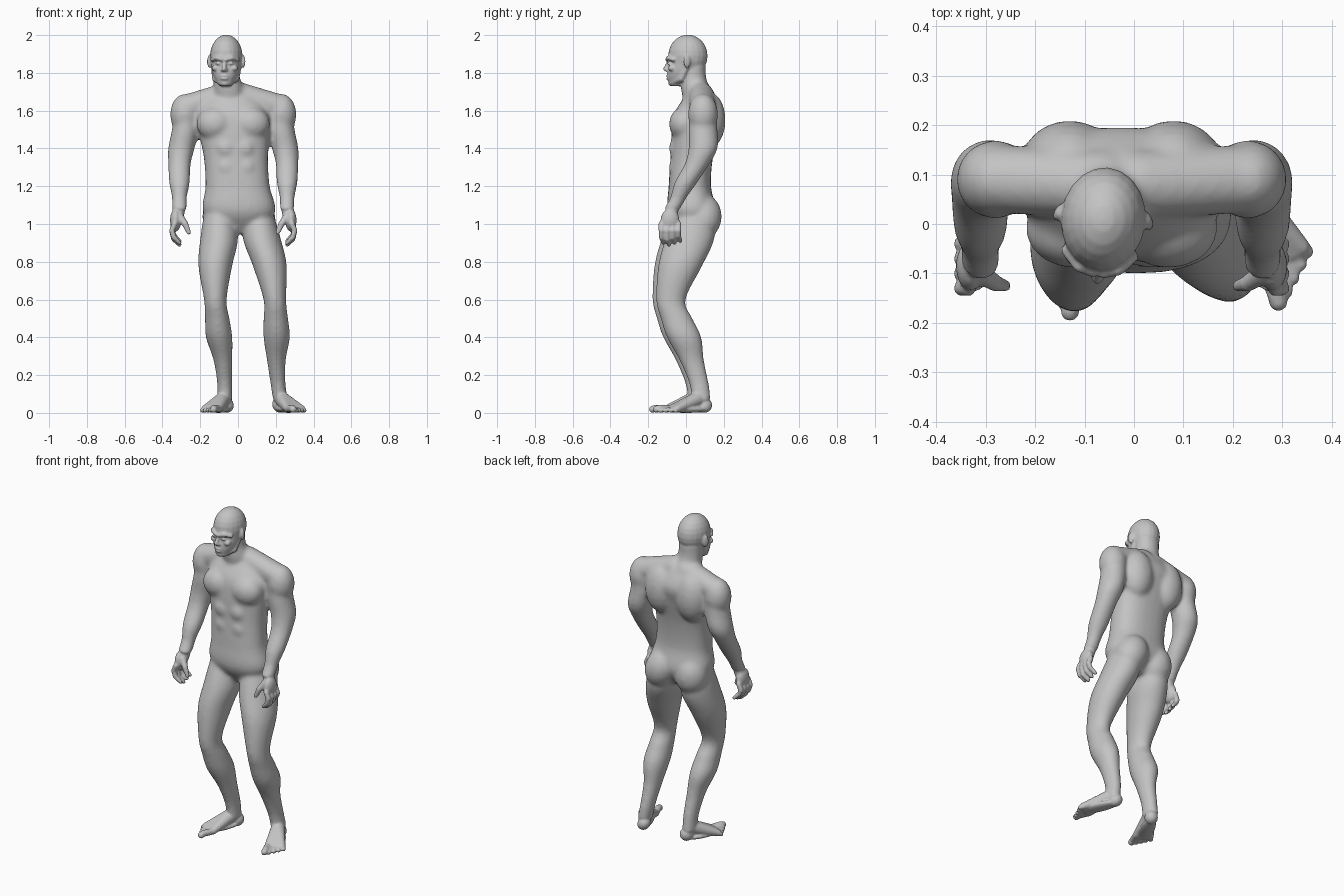
import bpy
import bmesh
import math
from mathutils import Matrix, Vector

default_cube = bpy.data.objects.get("Cube")
if default_cube:
    bpy.data.objects.remove(default_cube, do_unlink=True)

grey = (0.55, 0.55, 0.55, 1)
skin = bpy.data.materials.new("grey_skin")
skin.use_nodes = True
skin.diffuse_color = grey
skin.node_tree.nodes["Principled BSDF"].inputs["Base Color"].default_value = grey

# One unit sphere, copied for every rounded mass
unit_sphere = bpy.data.meshes.new("unit_sphere")
bm = bmesh.new()
bmesh.ops.create_uvsphere(bm, u_segments=20, v_segments=12, radius=1)
bm.to_mesh(unit_sphere)
bm.free()


def spline(sections, steps):
    """Smooth in-between sections (Catmull-Rom)."""
    last = len(sections) - 1
    for index in range(last):
        before, start, end, after = (
            Vector(sections[min(max(index + offset, 0), last)]) for offset in range(-1, 3))
        for step in range(steps):
            t = step / steps
            leave, arrive = (end - before) / 2, (after - start) / 2
            chord = end - start
            yield (start + leave * t + (chord * 3 - leave * 2 - arrive) * t ** 2
                   + (leave + arrive - chord * 2) * t ** 3)
    yield Vector(sections[last])


def loft(bm, sections, depth, matrix=Matrix(), power=2, count=28, steps=5):
    """Closed skin over sections (x, y, z, half width); depth is the y to x ratio."""
    rings = []
    for x, y, z, radius in spline(sections, steps):
        ring = []
        for step in range(count):
            angle = math.tau * step / count
            across, along = (math.copysign(abs(value) ** (2 / power), value) * radius
                             for value in (math.cos(angle), math.sin(angle)))
            ring.append(bm.verts.new(matrix @ Vector((x + across, y + along * depth, z))))
        rings.append(ring)
    for lower, upper in zip(rings, rings[1:]):
        for step in range(count):
            following = (step + 1) % count
            bm.faces.new((lower[step], lower[following], upper[following], upper[step]))
    bm.faces.new(rings[0])
    bm.faces.new(rings[-1])


def ball(bm, centre, radii, matrix=Matrix()):
    mesh = unit_sphere.copy()
    mesh.transform(matrix @ Matrix.Translation(centre) @ Matrix.Diagonal((*radii, 1)))
    bm.from_mesh(mesh)
    bpy.data.meshes.remove(mesh)


def limb(bm, points, radii, matrix=Matrix()):
    """Chain of tapered rods with round joints."""
    points = [matrix @ Vector(point) for point in points]
    for point, radius in zip(points, radii):
        ball(bm, point, (radius, radius, radius))
    for start, end, thick, thin in zip(points, points[1:], radii, radii[1:]):
        turn = (end - start).to_track_quat('Z', 'Y').to_matrix().to_4x4()
        loft(bm, [(0, 0, 0, thick), (0, 0, (end - start).length, thin)], depth=1,
             matrix=Matrix.Translation(start) @ turn, count=16, steps=1)


def skew(flip, slope, offset, shift=0):
    """Keep or mirror x, let it drift with height, and move along y."""
    matrix = Matrix.Translation((offset, shift, 0))
    matrix[0][0] = flip
    matrix[0][2] = slope
    return matrix


def blended(name, bm, voxel, rounds):
    """Object whose overlapping parts are fused and softened."""
    bmesh.ops.recalc_face_normals(bm, faces=bm.faces)
    mesh = bpy.data.meshes.new(name)
    bm.to_mesh(mesh)
    bm.free()
    mesh.materials.append(skin)
    mesh.shade_smooth()
    obj = bpy.data.objects.new(name, mesh)
    bpy.context.collection.objects.link(obj)
    fuse = obj.modifiers.new("fuse", 'REMESH')
    fuse.mode = 'VOXEL'
    fuse.voxel_size = voxel
    fuse.use_smooth_shade = True
    soften = obj.modifiers.new("soften", 'SMOOTH')
    soften.factor = 0.5
    soften.iterations = rounds
    return obj


# Stance: the trunk leans to its right, the legs spread away from it
lean = skew(1, -0.06, 0.07)
upper_sides = (Matrix(), skew(-1, 0, -0.05))
lower_sides = (Matrix(), skew(-1, -0.15, 0.165, 0.02))
bm = bmesh.new()

# Torso and neck
loft(bm, [(0, .03, .95, .08), (0, .03, 1.06, .19), (0, .02, 1.2, .17), (0, .03, 1.35, .17),
          (0, .05, 1.5, .19), (0, .07, 1.6, .19), (0, .08, 1.7, .1)],
     depth=0.66, matrix=lean, power=2.4)
loft(bm, [(-.04, .08, 1.62, .09), (-.05, .05, 1.71, .08), (-.06, .04, 1.78, .07),
          (-.06, .04, 1.85, .07)], depth=0.95)

# Belly muscles
for x in (-0.05, 0.05):
    for z in (1.2, 1.3, 1.4):
        ball(bm, (x, -.06, z), (.05, .03, .05), lean)

for side in upper_sides:
    # Chest, shoulder blade, shoulder slope and shoulder
    ball(bm, (-.12, -.01, 1.53), (.1, .08, .09), side)
    ball(bm, (-.13, .12, 1.55), (.1, .09, .15), side)
    limb(bm, [(-.06, .08, 1.68), (-.26, .09, 1.62)], (.07, .07), side)
    ball(bm, (-.28, .09, 1.58), (.08, .08, .11), side)
    # Arm
    loft(bm, [(-.27, .09, 1.64, .06), (-.28, .09, 1.5, .07), (-.3, .09, 1.4, .07),
              (-.31, .06, 1.32, .06), (-.31, 0, 1.22, .055), (-.31, -.04, 1.14, .04),
              (-.31, -.08, 1.07, .04)], depth=1.1, matrix=side)

for side in lower_sides:
    # Buttock, leg and kneecap
    ball(bm, (-.09, .07, 1.04), (.1, .1, .12), side)
    loft(bm, [(-.1, .03, 1.06, .08), (-.1, 0, .92, .1), (-.12, -.05, .78, .09),
              (-.12, -.1, .6, .06), (-.11, -.07, .5, .065), (-.1, -.03, .4, .07),
              (-.08, .01, .28, .05), (-.07, .05, .15, .04), (-.07, .06, .06, .04)],
         depth=1.3, matrix=side)
    ball(bm, (-.12, -.14, .61), (.04, .04, .05), side)

# The trunk is softened first, so that fine parts added later stay crisp
trunk = blended("trunk", bm, voxel=0.012, rounds=6)
bpy.context.view_layer.update()
bm = bmesh.new()
bm.from_object(trunk, bpy.context.evaluated_depsgraph_get())
bpy.data.objects.remove(trunk, do_unlink=True)

# Head, measured from eye level and turned a little to its right
head = Matrix.Translation((-0.063, 0, 1.85)) @ Matrix.Rotation(-0.1, 4, 'Z')
ball(bm, (0, .01, .04), (.086, .105, .112), head)
loft(bm, [(0, -.05, -.12, .03), (0, -.04, -.09, .05), (0, -.02, -.05, .07), (0, 0, .01, .08),
          (0, 0, .07, .08)], depth=1.1, matrix=head)

# Nose, lips and chin
limb(bm, [(0, -.09, .01), (0, -.11, -.03)], (.01, .012), head)
ball(bm, (0, -.1, -.035), (.02, .014, .01), head)
for z in (-0.065, -0.081):
    ball(bm, (0, -.09, z), (.024, .016, .007), head)
ball(bm, (0, -.075, -.105), (.025, .02, .016), head)

for s in (-1, 1):
    # Brow, eyelid, cheekbone, jaw and ear
    limb(bm, [(s * .01, -.1, .02), (s * .04, -.09, .03), (s * .07, -.06, .02)],
         (.01, .012, .01), head)
    ball(bm, (s * .034, -.085, 0), (.016, .012, .007), head)
    ball(bm, (s * .05, -.07, -.025), (.02, .02, .016), head)
    limb(bm, [(s * .02, -.07, -.1), (s * .055, -.02, -.08), (s * .065, .01, -.02)],
         (.016, .018, .016), head)
    ear = head @ Matrix.Translation((s * .09, .015, .01)) @ Matrix.Rotation(s * .4, 4, 'Z')
    ball(bm, (0, 0, 0), (.01, .02, .034), ear)

# Hands with curled fingers and a thumb
for side in upper_sides:
    limb(bm, [(-.31, -.07, 1.09), (-.32, -.08, 1.04)], (.033, .033), side)
    ball(bm, (-.33, -.085, 1.02), (.03, .05, .06), side)
    for finger in range(4):
        y = finger * 0.03 - 0.13
        lift = abs(finger - 1) * 0.01
        limb(bm, [(-.335, y, 1), (-.35, y, .965), (-.34, y, .92 + lift), (-.31, y + .01, .89 + lift)],
             (.016, .015, .014, .011), side)
    limb(bm, [(-.31, -.1, 1.04), (-.28, -.12, 1), (-.26, -.125, .955)], (.022, .017, .012), side)

# Feet, measured from the heel along the sole
forward = Vector((-0.43, -0.9, 0)).normalized()
up = Vector((0, 0, 1))
frame = Matrix((up.cross(forward), up, forward)).transposed().to_4x4()
foot = Matrix.Translation((-0.043, 0.115, 0)) @ frame
for side in lower_sides:
    placed = side @ foot
    # Heel and sole
    ball(bm, (0, .04, .04), (.038, .04, .04), placed)
    ball(bm, (0, .02, .14), (.045, .02, .12), placed)
    for toe in range(5):
        # Instep bone and toe; the big toe lies on the inner side
        across = 0.04 - 0.02 * toe
        radius = 0.013 if toe else 0.019
        reach = 0.32 - 0.018 * toe
        limb(bm, [(0, .07, .09), (across, .022, .22)], (.04, .02), placed)
        limb(bm, [(across, .022, .22), (across * 1.1, radius + .005, reach - .035),
                  (across * 1.2, radius, reach - radius)], (radius, radius, radius), placed)

bpy.data.meshes.remove(unit_sphere)
body = blended("body", bm, voxel=0.006, rounds=3)
